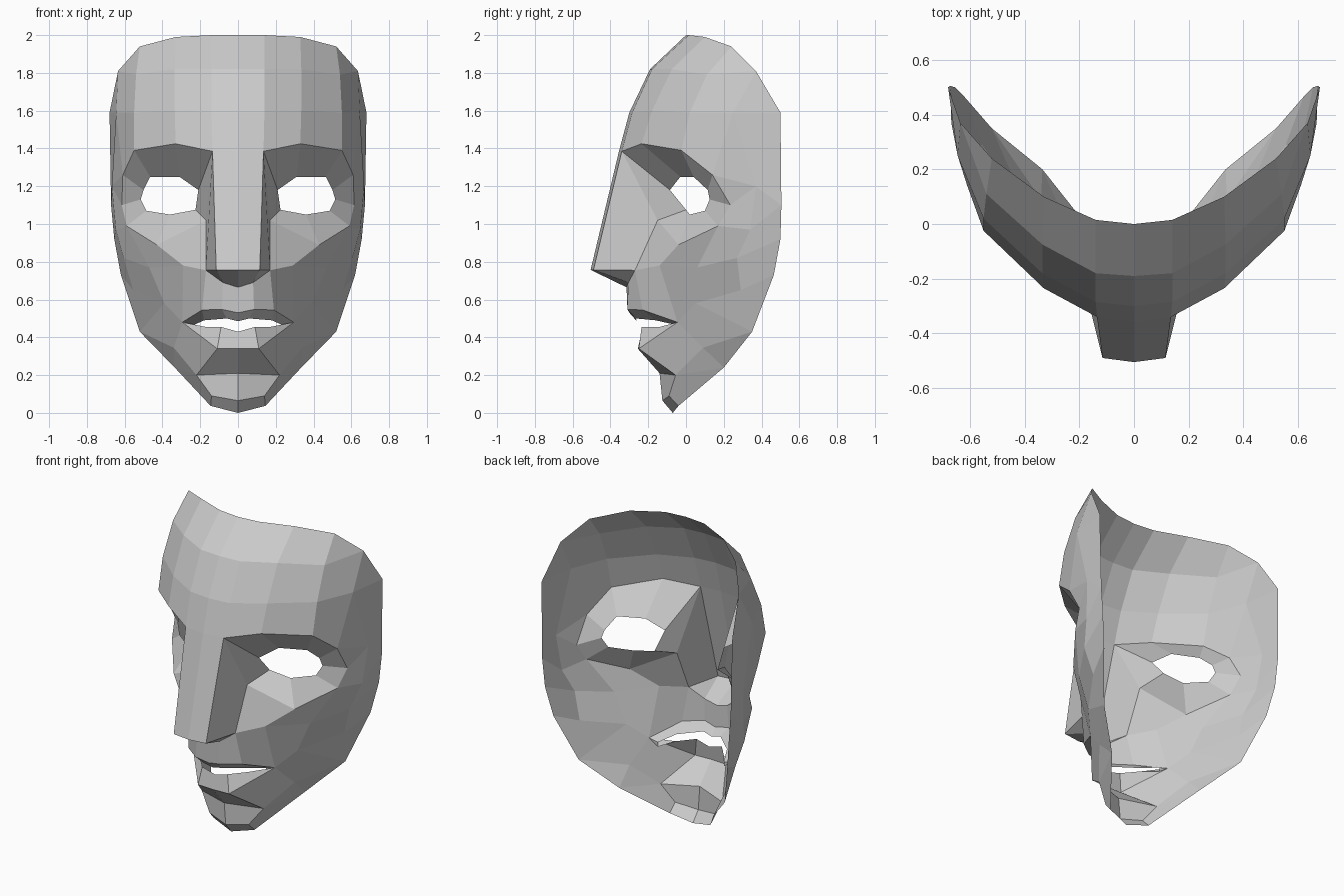
import bpy, bmesh

if "Cube" in bpy.data.objects:
    bpy.data.objects.remove(bpy.data.objects["Cube"])

bm = bmesh.new()
cache = {}


def vert(p):
    """One shared vertex per position, so neighbouring parts weld together."""
    if p not in cache:
        cache[p] = bm.verts.new(p)
    return cache[p]


def face(*pts):
    vs = list(dict.fromkeys(vert(p) for p in pts))
    if len(vs) > 2 and bm.faces.get(vs) is None:
        bm.faces.new(vs)


def loft(a, b, closed=False):
    """Quads between two rows; repeated points collapse to triangles."""
    n = len(a)
    for i in range(n if closed else n - 1):
        j = (i + 1) % n
        face(a[i], a[j], b[j], b[i])


# Forehead: rows from the top rim down to the brow
top = [(0, 0, 2), (.14, .015, 2), (.33, .1, 1.99), (.52, .24, 1.94)]
upper = [(0, -.19, 1.82), (.14, -.18, 1.82), (.335, -.075, 1.82), (.54, .11, 1.79), (.635, .37, 1.81)]
lower = [(0, -.3, 1.59), (.14, -.285, 1.59), (.335, -.18, 1.6), (.55, .02, 1.59), (.645, .25, 1.59), (.68, .5, 1.59)]
brow = [(0, -.355, 1.385), (.135, -.34, 1.385), (.33, -.235, 1.425), (.55, -.025, 1.39)]
loft(top + top[-1:], upper)
loft(upper + upper[-1:], lower)
loft(lower[:4], brow)

# Eye socket: eye opening lofted out to the socket edge
opening = [(.21, -.085, 1.18), (.31, -.03, 1.25), (.465, .04, 1.25), (.5, .115, 1.18),
           (.515, .125, 1.13), (.485, .1, 1.07), (.36, .02, 1.05), (.225, 0, 1.075)]
temple_a, temple_b = (.61, .14, 1.26), (.615, .235, 1.1)
under, cheekbone, nose_side = (.59, .17, .99), (.43, -.04, .89), (.17, -.15, 1.02)
loft(opening, brow[1:] + [temple_a, temple_b, under, cheekbone, nose_side], closed=True)

# Nose: front, side wall, underside
tip = [(0, -.505, .757), (.115, -.49, .757)]
wing = (.17, -.27, .755)
base = [(0, -.315, .665), (.08, -.305, .69)]
loft(brow[:2], tip)
face(brow[1], nose_side, wing, tip[1])
loft(tip, base)
face(tip[1], wing, base[1])

# Temple: between socket and side rim
mid_a, mid_b = (.668, .37, 1.2), (.647, .34, .97)
rim = [(.672, .505, 1.1), (.655, .5, .92), (.62, .465, .73), (.52, .35, .43), (.335, .2, .24)]
face(lower[3], lower[4], temple_a, brow[3])
face(lower[4], mid_a, temple_a)
face(lower[4], lower[5], rim[0], mid_a)
face(temple_a, mid_a, temple_b)
face(temple_b, mid_a, mid_b, under)
face(mid_a, rim[0], mid_b)

# Cheek: rows from nose to side rim
lip_peak, lip_corner = (.19, -.23, .545), (.295, -.045, .48)
cheek_top = [nose_side, cheekbone, under, mid_b, rim[0]]
cheek_mid = [wing, (.29, -.14, .78), (.47, .06, .77), (.605, .27, .82), rim[1]]
cheek_low = [lip_peak, lip_corner, (.39, .05, .58), (.555, .29, .65), rim[2]]
loft(cheek_top, cheek_mid)
loft(cheek_mid, cheek_low)

# Lips: two bands around an open mouth
lip_top = [(0, -.3, .53), (.085, -.31, .548), lip_peak, lip_corner]
mouth_top = [(0, -.26, .485), (.06, -.265, .5), (.18, -.16, .49), (.235, -.05, .465)]
mouth_low = [(0, -.235, .43), (.09, -.235, .455), (.17, -.14, .455), (.235, -.05, .437)]
lip_low = [(0, -.255, .34), (.11, -.25, .34), lip_corner, lip_corner]
loft(base + [wing], lip_top[:3])
loft(lip_top, mouth_top)
loft(mouth_low, lip_low)
face(mouth_top[3], mouth_low[3], lip_corner)

# Jaw: mouth corner out to the rim
jaw = (.34, .09, .345)
chin_top = [(0, -.14, .21), (.22, -.055, .2)]
face(cheek_low[2], cheek_low[3], rim[2], rim[3])
face(lip_corner, cheek_low[2], rim[3], jaw)
face(jaw, rim[3], rim[4])
face(lip_corner, jaw, chin_top[1], lip_low[1])
face(jaw, rim[4], chin_top[1])

# Chin: three rows down to the bottom edge
chin_low = [(0, -.125, .065), (.14, -.09, .09)]
bottom = [(0, -.07, 0), (.145, -.04, .037)]
loft(lip_low[:2], chin_top)
loft(chin_top, chin_low)
loft(chin_low, bottom)
face(chin_top[1], rim[4], bottom[1], chin_low[1])

# Orient the sheet towards the front
bmesh.ops.recalc_face_normals(bm, faces=bm.faces)
if sum(f.normal.y * f.calc_area() for f in bm.faces) > 0:
    bmesh.ops.reverse_faces(bm, faces=bm.faces)

mesh = bpy.data.meshes.new("face_mask")
bm.to_mesh(mesh)
bm.free()
mask = bpy.data.objects.new("face_mask", mesh)
bpy.context.collection.objects.link(mask)

# Mirror the half across x = 0
mirror = mask.modifiers.new("mirror", 'MIRROR')
mirror.use_clip = True
mirror.merge_threshold = 0.001
